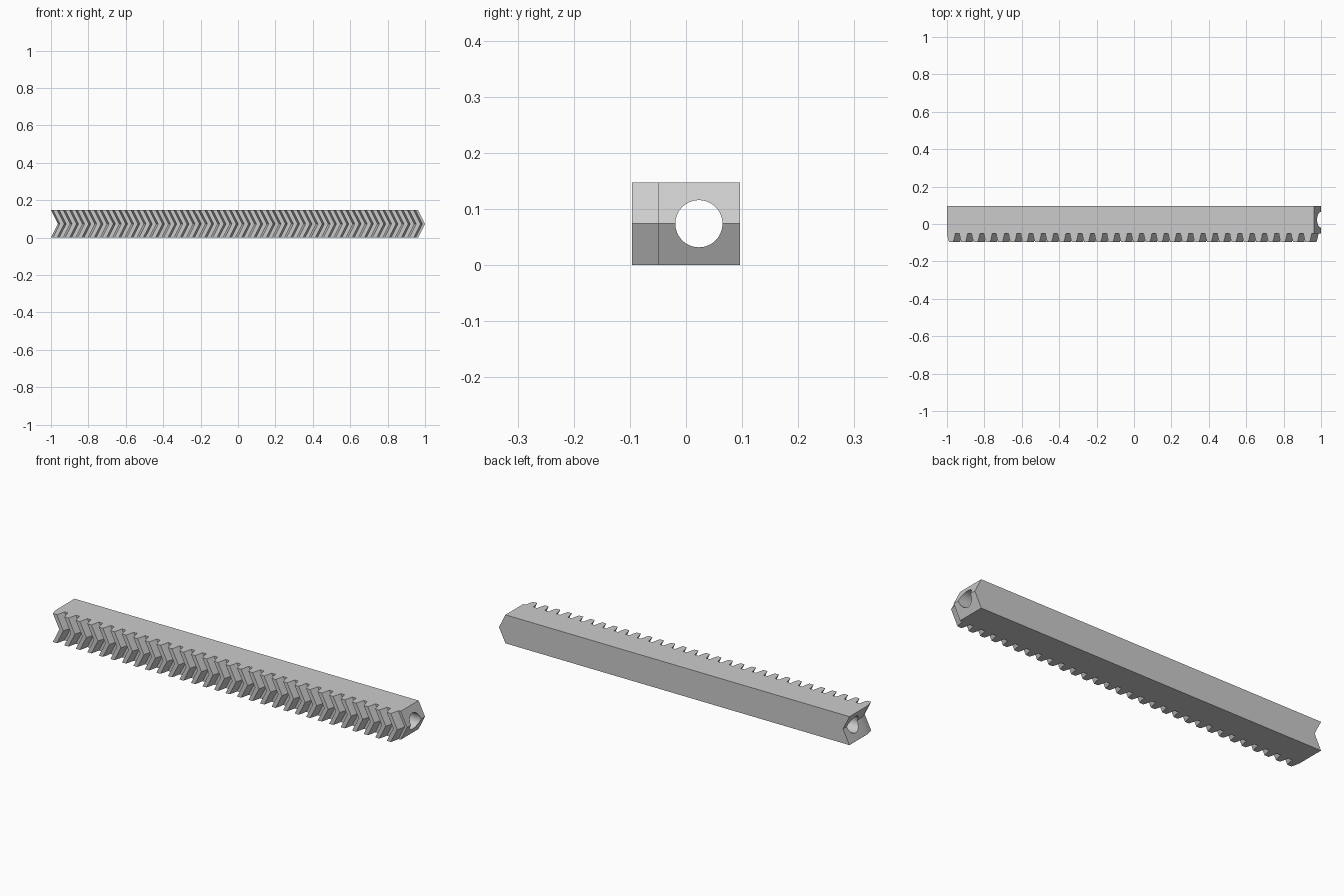
import bpy, bmesh, math

cube = bpy.data.objects.get("Cube")
if cube:
    bpy.data.objects.remove(cube, do_unlink=True)

# Main dimensions
HEIGHT, BACK, ROOT, TIP = 0.147, 0.096, -0.05, -0.096
SHIFT = 0.037            # sideways lean of the chevron at mid height
TEETH, PITCH = 30, 0.0657
HALF_ROOT, HALF_MID, HALF_TIP = 0.0222, 0.018, 0.0115
HOLE_Y, HOLE_RADIUS = 0.023, 0.042

steel = bpy.data.materials.new("light grey")
steel.use_nodes = True
colour = (0.6, 0.6, 0.6, 1)
steel.diffuse_color = colour
steel.node_tree.nodes["Principled BSDF"].inputs["Base Color"].default_value = colour


def rack_outline():
    """Toothed outline seen from above, counter-clockwise."""
    mid = (ROOT + TIP) / 2
    flank = [(-HALF_ROOT, ROOT), (-HALF_MID, mid), (-HALF_TIP, TIP)]
    tooth = flank + [(-x, y) for x, y in reversed(flank)]
    points = []
    for i in range(TEETH):
        centre = -1 + HALF_ROOT + i * PITCH
        points += [(centre + x, y) for x, y in tooth]
    end = 1 - SHIFT
    return points + [(end, ROOT), (end, BACK), (-1, BACK)]


# Herringbone rack: the outline lofted through three levels
bm = bmesh.new()
outline = rack_outline()
levels = [(0, 0), (HEIGHT / 2, SHIFT), (HEIGHT, 0)]
rings = [[bm.verts.new((x + dx, y, z)) for x, y in outline] for z, dx in levels]
count = len(outline)
for low, high in zip(rings, rings[1:]):
    for i in range(count):
        j = (i + 1) % count
        bm.faces.new((low[i], low[j], high[j], high[i]))
bm.faces.new(list(reversed(rings[0])))
bm.faces.new(rings[-1])
bmesh.ops.recalc_face_normals(bm, faces=bm.faces[:])
mesh = bpy.data.meshes.new("herringbone_rack")
bm.to_mesh(mesh)
bm.free()
mesh.materials.append(steel)
rack = bpy.data.objects.new("herringbone_rack", mesh)
bpy.context.collection.objects.link(rack)

# Round bore along the full length
bpy.ops.mesh.primitive_cylinder_add(
    vertices=64, radius=HOLE_RADIUS, depth=2.4,
    location=(0, HOLE_Y, HEIGHT / 2), rotation=(0, math.pi / 2, 0))
cutter = bpy.context.object
cutter.name = "bore_cutter"
cutter.hide_render = True
cutter.data.materials.append(steel)

bore = rack.modifiers.new("bore", 'BOOLEAN')
bore.operation = 'DIFFERENCE'
bore.solver = 'EXACT'
bore.object = cutter

bpy.ops.object.select_all(action='DESELECT')
rack.select_set(True)
bpy.context.view_layer.objects.active = rack
bpy.ops.object.modifier_apply(modifier=bore.name)
bpy.data.objects.remove(cutter, do_unlink=True)
bpy.ops.object.shade_smooth_by_angle(angle=math.radians(25))
